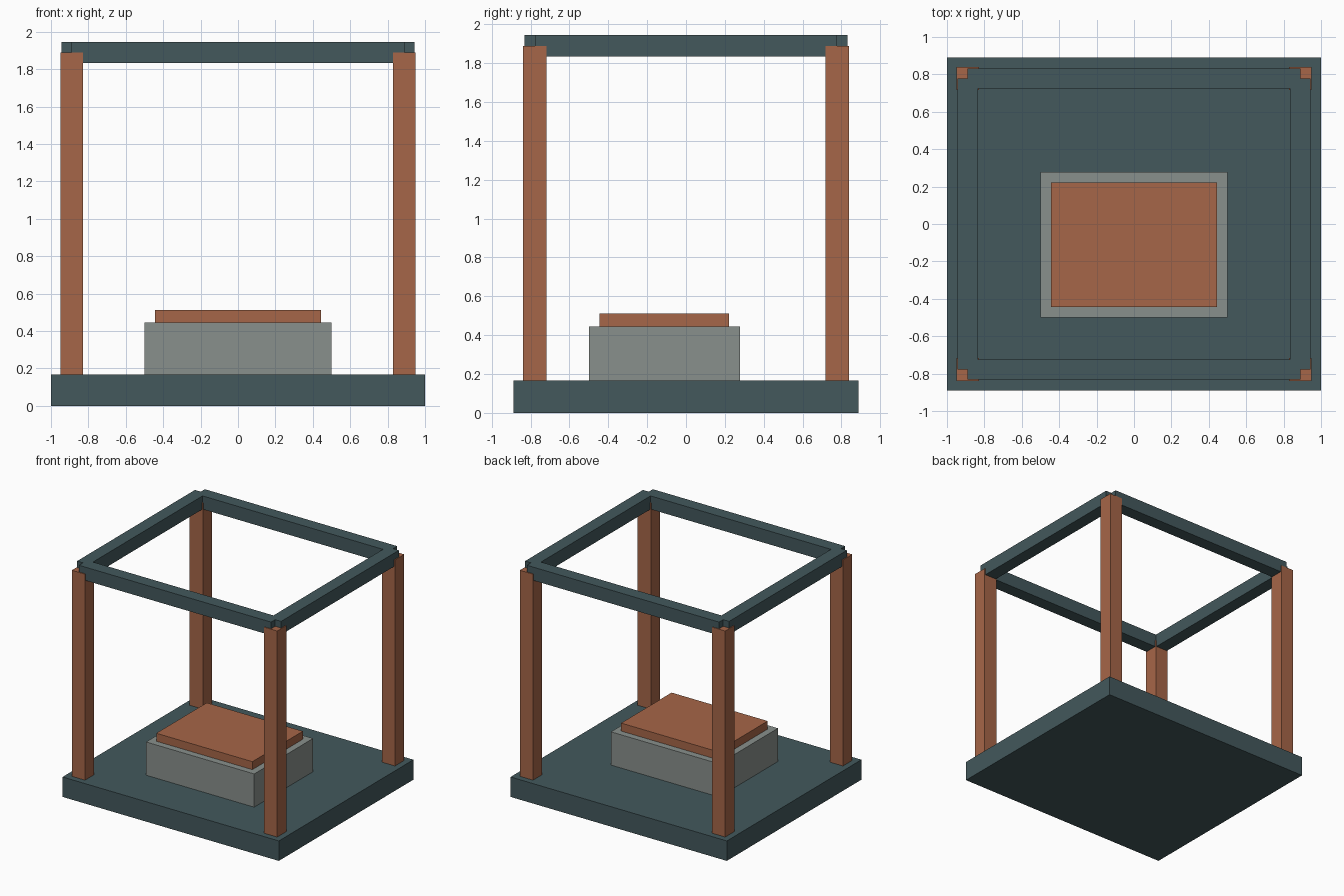
import bpy

if "Cube" in bpy.data.objects:
    bpy.data.objects.remove(bpy.data.objects["Cube"])

S = 1 / 1.8  # design units to model units


def srgb(r, g, b):
    def lin(c):
        c /= 255
        return c / 12.92 if c <= 0.04045 else ((c + 0.055) / 1.055) ** 2.4
    return (lin(r), lin(g), lin(b), 1)


def material(name, rgb):
    m = bpy.data.materials.new(name)
    m.diffuse_color = srgb(*rgb)
    m.use_nodes = True
    m.node_tree.nodes["Principled BSDF"].inputs["Base Color"].default_value = m.diffuse_color
    return m


teal = material("dark teal", (67, 88, 92))
clay = material("terracotta", (166, 102, 72))
grey = material("stone grey", (137, 144, 140))


def box(name, center, size, mat):
    bpy.ops.mesh.primitive_cube_add(size=1)
    ob = bpy.context.object
    ob.name = name
    for v in ob.data.vertices:
        v.co = [(c + p * s) * S for c, p, s in zip(center, v.co, size)]
    ob.data.materials.append(mat)
    return ob


# floor platform
box("base", (0, 0, 0.15), (3.6, 3.2, 0.3), teal)

# plinth and its top slab, set toward the front
box("plinth", (0, -0.2, 0.55), (1.8, 1.4, 0.5), grey)
box("plinth_top", (0, -0.2, 0.86), (1.6, 1.2, 0.12), clay)

# corner posts
for sx, side in ((-1, "left"), (1, "right")):
    for sy, end in ((-1, "front"), (1, "back")):
        box(f"{end}_{side}_post", (sx * 1.6, sy * 1.4, 1.85), (0.22, 0.22, 3.1), clay)

# top frame: beams run between post centres, leaving notched corners
for s, end, side in ((-1, "front", "left"), (1, "back", "right")):
    box(f"{end}_beam", (0, s * 1.4, 3.4), (3.2, 0.195, 0.2), teal)
    box(f"{side}_beam", (s * 1.6, 0, 3.4), (0.195, 2.8, 0.2), teal)
